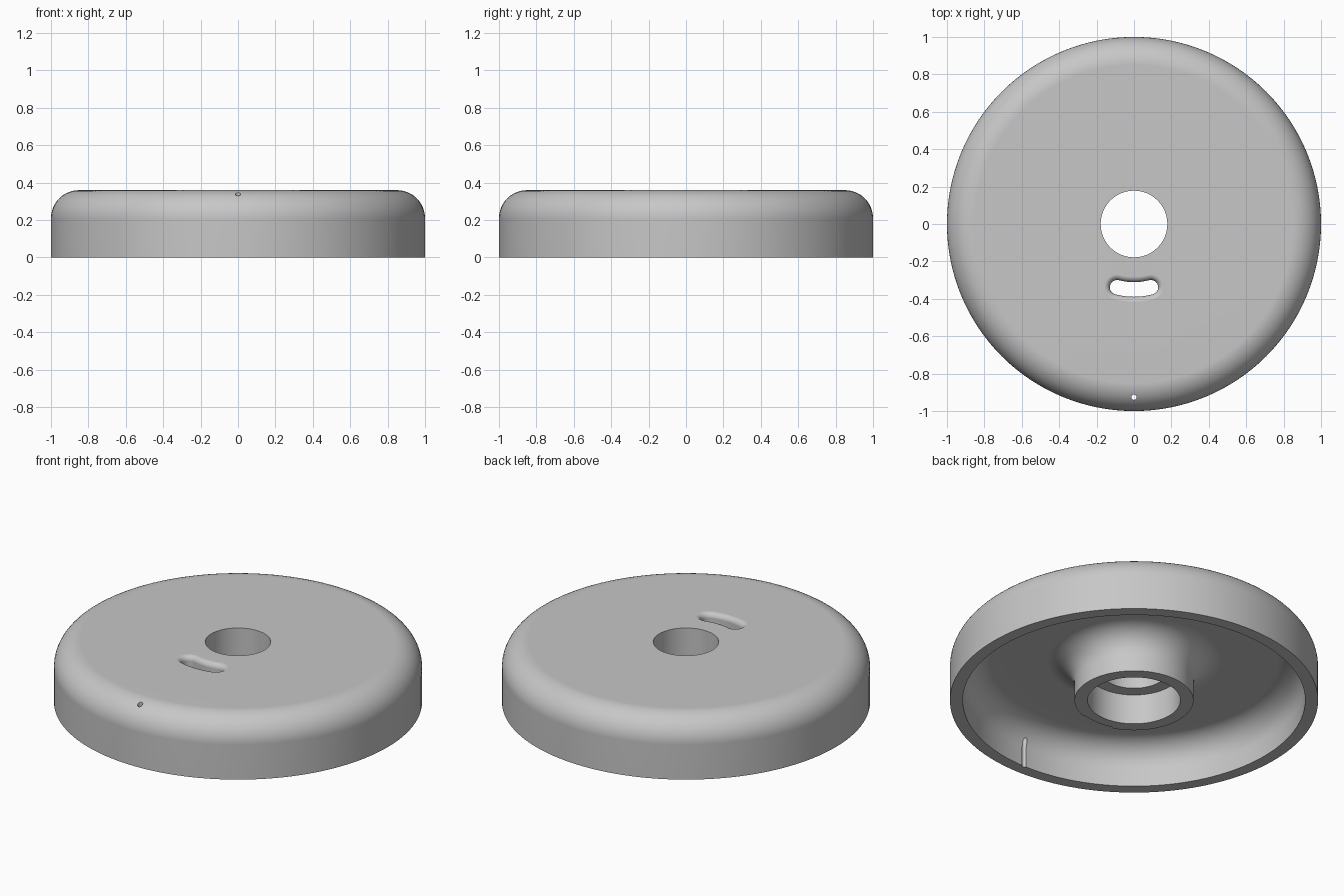
import bpy, bmesh
from math import sin, cos, pi, radians

cube = bpy.data.objects.get("Cube")
if cube:
    bpy.data.objects.remove(cube)

HEIGHT, BORE, STEP = 0.36, 0.178, 0.18
WEB = 0.25                   # underside of the thick top plate
INNER = 0.93                 # inside radius of the skirt
HUB, RECESS = 0.323, 0.252   # hub outside radius and its counterbore
FILLET = 0.15

grey = bpy.data.materials.new("satin grey")
grey.use_nodes = True
colour = (0.57, 0.57, 0.57, 1)
grey.diffuse_color = colour
grey.node_tree.nodes["Principled BSDF"].inputs["Base Color"].default_value = colour


def arc(cx, cz, r, start, end, steps=12):
    angles = [radians(start + (end - start) * i / steps) for i in range(steps + 1)]
    return [(cx + r * cos(a), cz + r * sin(a)) for a in angles]


def finish(name, bm):
    bmesh.ops.recalc_face_normals(bm, faces=bm.faces)
    mesh = bpy.data.meshes.new(name)
    bm.to_mesh(mesh)
    bm.free()
    mesh.materials.append(grey)
    obj = bpy.data.objects.new(name, mesh)
    bpy.context.collection.objects.link(obj)
    return obj


def loft(name, rings):
    """Closed solid through a stack of matching outlines."""
    bm = bmesh.new()
    loops = [[bm.verts.new(p) for p in ring] for ring in rings]
    n = len(loops[0])
    for low, high in zip(loops, loops[1:]):
        for i in range(n):
            j = (i + 1) % n
            bm.faces.new((low[i], low[j], high[j], high[i]))
    bm.faces.new(loops[0])
    bm.faces.new(loops[-1])
    return finish(name, bm)


def lathe(name, profile, segments=128):
    """Turn a closed cross-section about the z axis."""
    bm = bmesh.new()
    verts = [bm.verts.new((r, 0, z)) for r, z in profile]
    edges = [bm.edges.new((v, verts[i - 1])) for i, v in enumerate(verts)]
    bmesh.ops.spin(bm, geom=verts + edges, cent=(0, 0, 0), axis=(0, 0, 1),
                   angle=2 * pi, steps=segments, use_merge=True)
    bmesh.ops.remove_doubles(bm, verts=bm.verts, dist=1e-5)
    return finish(name, bm)


# Hollow disc: rounded skirt, top plate, filleted hub with a stepped bore
profile = [(BORE, HEIGHT)]
profile += arc(1 - FILLET, HEIGHT - FILLET, FILLET, 90, 0)
profile += [(1, 0), (INNER, 0)]
profile += arc(INNER - FILLET, WEB - FILLET, FILLET, 0, 90)
profile += arc(HUB + FILLET, WEB - FILLET, FILLET, 90, 180)
profile += [(HUB, 0), (RECESS, 0), (RECESS, STEP), (BORE, STEP)]
disc = lathe("hollow_disc", profile)


def slot_outline(half, z, radius=0.35, spread=15, steps=10):
    """Curved slot with round ends, centred on the front of the disc."""
    a, b = -90 - spread, -90 + spread
    ex, ey = radius * cos(radians(b)), radius * sin(radians(b))
    pts = arc(0, 0, radius + half, a, b, steps)
    pts += arc(ex, ey, half, b, b + 180, steps)[1:-1]
    pts += arc(0, 0, radius - half, b, a, steps)
    pts += arc(-ex, ey, half, a + 180, a + 360, steps)[1:-1]
    return [(x, y, z) for x, y in pts]


# Curved slot whose upper edge is rounded over, leaving through the top on a slope
HALF, EASE = 0.039, 0.03
rings = [slot_outline(HALF, -0.1)]
for i in range(8):
    t = i / 7 * radians(80)
    rings.append(slot_outline(HALF + EASE * (1 - cos(t)), HEIGHT - EASE + EASE * sin(t)))
rings.append(slot_outline(HALF + EASE * (1 - cos(t) + sin(t) / 2),
                          HEIGHT - EASE + EASE * (sin(t) + cos(t) / 2)))
slot = loft("slot_cutter", rings)

# Pin hole near the rim that runs on as a groove inside the skirt
pin = loft("pin_hole_cutter", [[(x, y, z) for x, y in arc(0, -0.926, 0.014, 0, 345, 23)]
                               for z in (-0.1, HEIGHT + 0.1)])

bpy.context.view_layer.objects.active = disc
disc.select_set(True)
for cutter in (slot, pin):
    cutter.hide_render = True
    mod = disc.modifiers.new("cut", "BOOLEAN")
    mod.operation = "DIFFERENCE"
    mod.solver = "EXACT"
    mod.object = cutter
    bpy.ops.object.modifier_apply(modifier=mod.name)
    bpy.data.objects.remove(cutter)

# Smooth curves, with the flat faces kept evenly shaded
bpy.ops.object.shade_smooth_by_angle(angle=radians(30))
weighted = disc.modifiers.new("even_shading", "WEIGHTED_NORMAL")
weighted.keep_sharp = True
